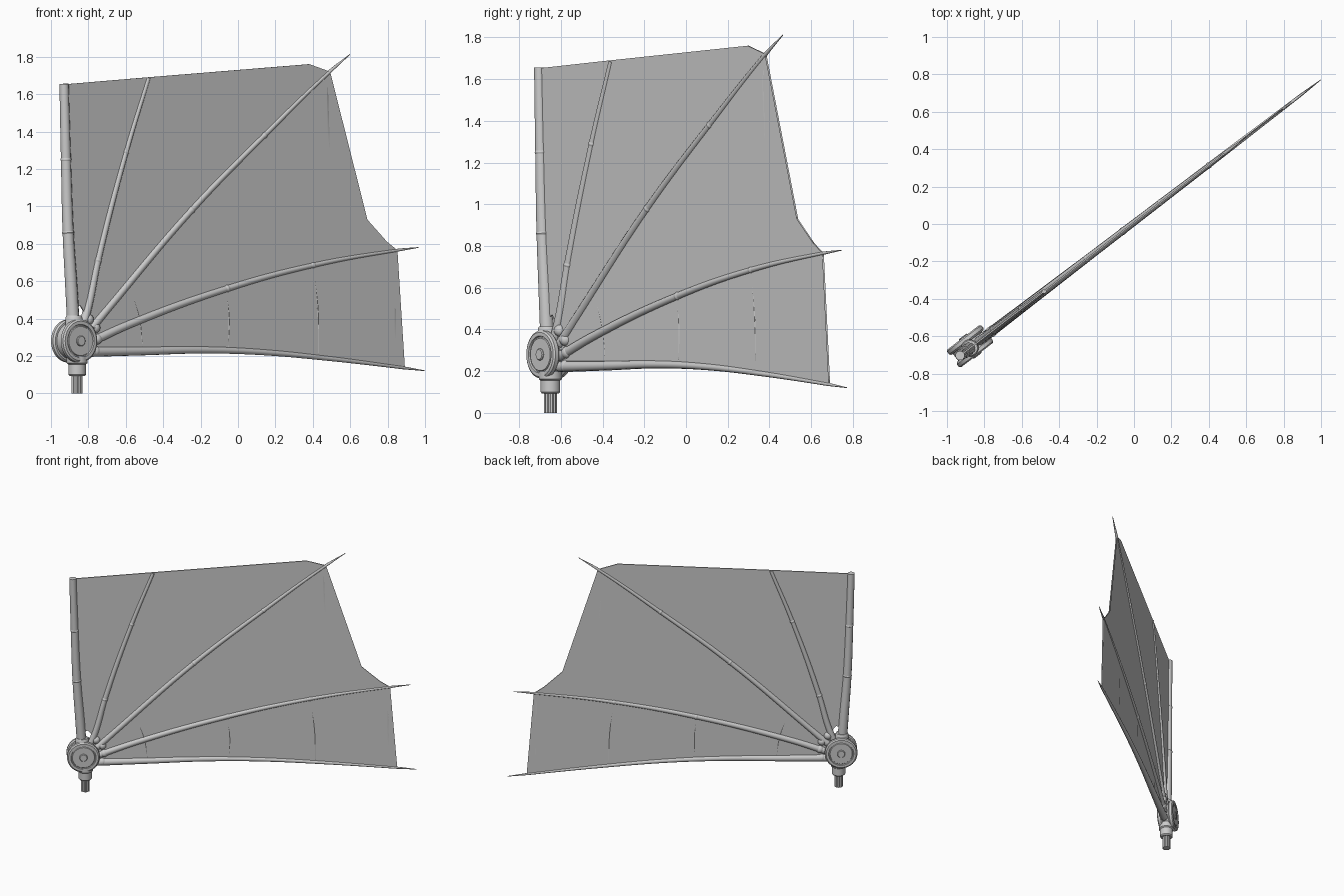
import bpy, bmesh, math
from mathutils import Matrix, Vector

if "Cube" in bpy.data.objects:
    bpy.data.objects.remove(bpy.data.objects["Cube"])

# The whole wing lies in one vertical plane turned about z; points are given as (front x, z)
ANG = math.radians(37.4)
COS = math.cos(ANG)
PLACE = Matrix.Translation((-0.86, -0.65, 0)) @ Matrix.Rotation(ANG, 4, 'Z')


def loc(x, z, v=0.0):
    return Vector(((x + 0.86) / COS, v, z))


def finish(obj, angle=35):
    bpy.ops.object.select_all(action='DESELECT')
    obj.select_set(True)
    bpy.context.view_layer.objects.active = obj
    bpy.ops.object.convert(target='MESH')
    obj = bpy.context.view_layer.objects.active
    bpy.ops.object.shade_smooth_by_angle(angle=math.radians(angle))
    obj.matrix_world = PLACE
    return obj


def tube(name, pts, v=0.0, res=4):
    """Tapered smooth rod through (x, z, radius) points."""
    cu = bpy.data.curves.new(name, 'CURVE')
    cu.dimensions = '3D'
    cu.bevel_depth = 0.01
    cu.bevel_resolution = res
    cu.resolution_u = 8
    cu.use_fill_caps = True
    sp = cu.splines.new('BEZIER')
    sp.bezier_points.add(len(pts) - 1)
    for bp, (x, z, r) in zip(sp.bezier_points, pts):
        bp.co = loc(x, z, v)
        bp.radius = r / 0.01
        bp.handle_left_type = bp.handle_right_type = 'AUTO'
    obj = bpy.data.objects.new(name, cu)
    bpy.context.collection.objects.link(obj)
    return finish(obj)


def from_bmesh(name, bm, angle=35):
    bmesh.ops.recalc_face_normals(bm, faces=bm.faces)
    me = bpy.data.meshes.new(name)
    bm.to_mesh(me)
    bm.free()
    obj = bpy.data.objects.new(name, me)
    bpy.context.collection.objects.link(obj)
    return finish(obj, angle)


def lathe(name, profile, matrix, steps=48):
    """Spin a (radius, height) profile about z, then place it in the wing plane."""
    bm = bmesh.new()
    vs = [bm.verts.new((r, 0, h)) for r, h in profile]
    es = [bm.edges.new(p) for p in zip(vs, vs[1:])]
    bmesh.ops.spin(bm, geom=vs + es, cent=(0, 0, 0), axis=(0, 0, 1),
                   angle=2 * math.pi, steps=steps)
    bmesh.ops.remove_doubles(bm, verts=bm.verts, dist=1e-5)
    bmesh.ops.transform(bm, matrix=matrix, verts=bm.verts)
    return from_bmesh(name, bm)


def arc(a, c, b, n=16):
    """Quadratic curve without its end points."""
    a, b, c = Vector(a), Vector(b), Vector(c)
    ts = [i / n for i in range(1, n)]
    return [tuple((1 - t) ** 2 * a + 2 * t * (1 - t) * c + t * t * b) for t in ts]


# Mast and ribs
mast = [(-0.878, 0.33, .034), (-0.89, 0.55, .033), (-0.908, 0.86, .030), (-0.92, 1.25, .027), (-0.93, 1.655, .025)]
ribs = {
    "inner_rib": [(-0.84, 0.33, .024), (-0.80, 0.47, .022), (-0.75, 0.71, .019), (-0.60, 1.29, .015),
                  (-0.48, 1.685, .012)],
    "upper_rib": [(-0.80, 0.33, .024), (-0.70, 0.45, .021), (-0.25, 0.98, .018), (0.14, 1.38, .015),
                  (0.49, 1.72, .010), (0.598, 1.812, .002)],
    "middle_rib": [(-0.80, 0.27, .025), (-0.58, 0.37, .022), (-0.06, 0.56, .018), (0.40, 0.685, .014),
                   (0.85, 0.765, .008), (0.965, 0.78, .002)],
    "lower_rib": [(-0.80, 0.222, .027), (-0.52, 0.226, .023), (-0.20, 0.232, .019), (0.10, 0.222, .016),
                  (0.45, 0.19, .013), (0.88, 0.137, .008), (0.998, 0.121, .002)],
}
tube("mast", mast)
for name, pts in ribs.items():
    tube(name, pts)

# Raised knuckles along the ribs and mast
for name, pts in list(ribs.items())[:3] + [("mast", mast[:4])]:
    for i, (x, z, r) in enumerate(pts[2:4]):
        a, b = pts[1 + i], pts[3 + i] if 3 + i < len(pts) else pts[2 + i]
        d = (Vector(b[:2]) - Vector(a[:2])).normalized() * 0.012
        tube(f"{name}_knuckle_{i + 1}", [(x - d.x, z - d.y, r * .95), (x, z, r + .003),
                                         (x + d.x, z + d.y, r * .95)])

# Membrane: outline with scalloped outer edge and notches around the hub
outline = [(-0.885, 0.45), (-0.89, 0.55), (-0.908, 0.86), (-0.92, 1.25), (-0.93, 1.652),
           (-0.48, 1.69), (0.38, 1.76), (0.49, 1.72)]
outline += arc((0.49, 1.72), (0.38, 1.13), (0.85, 0.765)) + [(0.85, 0.765)]
outline += arc((0.85, 0.765), (0.77, 0.44), (0.89, 0.136)) + [(0.89, 0.136)]
outline += [p[:2] for p in reversed(ribs["lower_rib"][:5])]
outline += [(-0.71, 0.26), (-0.77, 0.285), (-0.72, 0.35), (-0.76, 0.375), (-0.75, 0.42),
            (-0.815, 0.42), (-0.845, 0.47)]
bm = bmesh.new()
face = bm.faces.new([bm.verts.new(loc(x, z)) for x, z in outline])
bmesh.ops.triangulate(bm, faces=[face])
me = bpy.data.meshes.new("membrane")
bm.to_mesh(me)
bm.free()
membrane = bpy.data.objects.new("membrane", me)
bpy.context.collection.objects.link(membrane)
sol = membrane.modifiers.new("thickness", 'SOLIDIFY')
sol.thickness = 0.008
sol.offset = 0
finish(membrane)

# Fine seams crossing the lower panels
for i, (a, m, b) in enumerate([((-0.58, .57), (-0.53, .40), (-0.51, .23)),
                               ((-0.065, .56), (-0.05, .40), (-0.055, .23)),
                               ((0.40, .685), (0.425, .45), (0.43, .19))]):
    tube(f"seam_{i + 1}", [(*a, .003), (*m, .006), (*b, .004)], res=2)

# Hub: barrel between two stepped discs, axis across the wing plane
hub = Matrix.Translation((-0.015, 0.007, 0.28)) @ Matrix.Rotation(math.pi / 2, 4, 'X')
lathe("hub_barrel", [(0, -.04), (.098, -.04), (.098, .04), (0, .04)], hub)
disc = [(0, .066), (.024, .066), (.028, .062), (.028, .057), (.078, .057), (.081, .052), (.086, .052),
        (.089, .060), (.106, .060), (.115, .053), (.116, .034), (.108, .024), (0, .024)]
for side, s in (("front", 1), ("back", -1)):
    lathe(f"hub_disc_{side}", [(r, h * s) for r, h in disc], hub)

# Sockets: mast collar on top, stem collar and splined pin below
lathe("mast_socket", [(0, .31), (.046, .31), (.046, .405), (.040, .415), (0, .415)],
      Matrix.Translation((-0.022, 0, 0)), 32)
lathe("stem_collar", [(0, .092), (.040, .092), (.047, .10), (.047, .155), (.056, .162), (.056, .20), (0, .20)],
      Matrix.Identity(4), 32)
bm = bmesh.new()
n = 20
rings = [[bm.verts.new(((.031 if k % 2 else .026) * math.cos(2 * math.pi * k / n),
                        (.031 if k % 2 else .026) * math.sin(2 * math.pi * k / n), z))
          for k in range(n)] for z in (0, .11)]
for k in range(n):
    j = (k + 1) % n
    bm.faces.new((rings[0][k], rings[0][j], rings[1][j], rings[1][k]))
bm.faces.new(rings[0])
bm.faces.new(rings[1])
from_bmesh("splined_pin", bm, 25)

# Rounded root knobs where the ribs leave the hub
for i, (x, z) in enumerate([(-0.80, .395), (-0.765, .35), (-0.755, .29), (-0.765, .225)]):
    bm = bmesh.new()
    bmesh.ops.create_uvsphere(bm, u_segments=20, v_segments=12, radius=.029,
                              matrix=Matrix.Translation(loc(x, z)))
    from_bmesh(f"rib_root_{i + 1}", bm)
